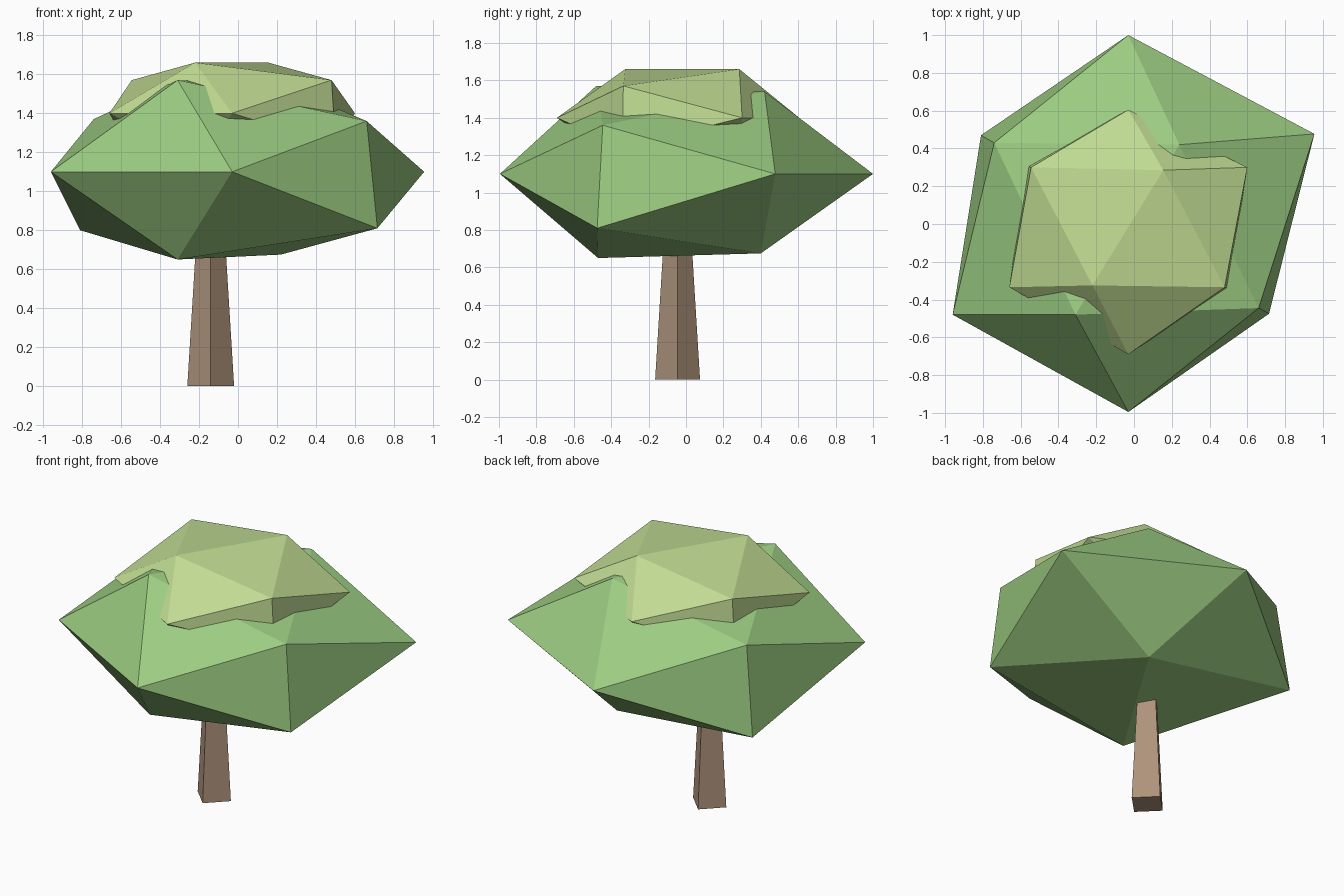
import bpy, bmesh
from mathutils import Matrix

if "Cube" in bpy.data.objects:
    bpy.data.objects.remove(bpy.data.objects["Cube"])


def add_object(name, bm, color):
    bmesh.ops.recalc_face_normals(bm, faces=bm.faces)
    mesh = bpy.data.meshes.new(name)
    bm.to_mesh(mesh)
    bm.free()
    mat = bpy.data.materials.new(name + "_material")
    mat.diffuse_color = (*color, 1)
    mat.use_nodes = True
    mat.node_tree.nodes["Principled BSDF"].inputs["Base Color"].default_value = mat.diffuse_color
    mesh.materials.append(mat)
    obj = bpy.data.objects.new(name, mesh)
    bpy.context.collection.objects.link(obj)
    return obj


def foliage(name, z_mid, rim, upper, lower, color):
    """Skewed icosahedron: four rim corners, four above, four below."""
    bm = bmesh.new()
    for p in [(x, y, z_mid) for x, y in rim] + upper + lower:
        bm.verts.new(p)
    bmesh.ops.convex_hull(bm, input=bm.verts)
    return add_object(name, bm, color)


# Trunk: four-sided taper standing corner-forward
bm = bmesh.new()
bmesh.ops.create_cone(bm, cap_ends=True, segments=4, radius1=0.12, radius2=0.065,
                      depth=0.9, matrix=Matrix.Translation((-0.14, -0.045, 0.45)))
add_object("trunk", bm, (0.42, 0.29, 0.2))

# Large lower foliage
foliage("lower_foliage", 1.1,
        [(-0.03, 1.0), (0.955, 0.477), (-0.03, -0.995), (-0.96, -0.48)],
        [(-0.31, -0.48, 1.57), (0.24, 0.42, 1.54), (0.66, -0.445, 1.36), (-0.74, 0.43, 1.37)],
        [(-0.31, -0.47, 0.65), (0.22, 0.40, 0.675), (0.715, -0.475, 0.81), (-0.81, 0.47, 0.80)],
        (0.33, 0.6, 0.22))

# Small upper foliage, sunk into the lower one
foliage("upper_foliage", 1.4,
        [(-0.03, 0.605), (0.60, 0.30), (-0.03, -0.69), (-0.66, -0.335)],
        [(-0.22, -0.325, 1.66), (0.155, 0.285, 1.66), (0.48, -0.335, 1.57), (-0.545, 0.30, 1.57)],
        [(-0.22, -0.32, 1.15), (0.13, 0.27, 1.16), (0.50, -0.34, 1.24), (-0.57, 0.31, 1.24)],
        (0.53, 0.71, 0.29))
